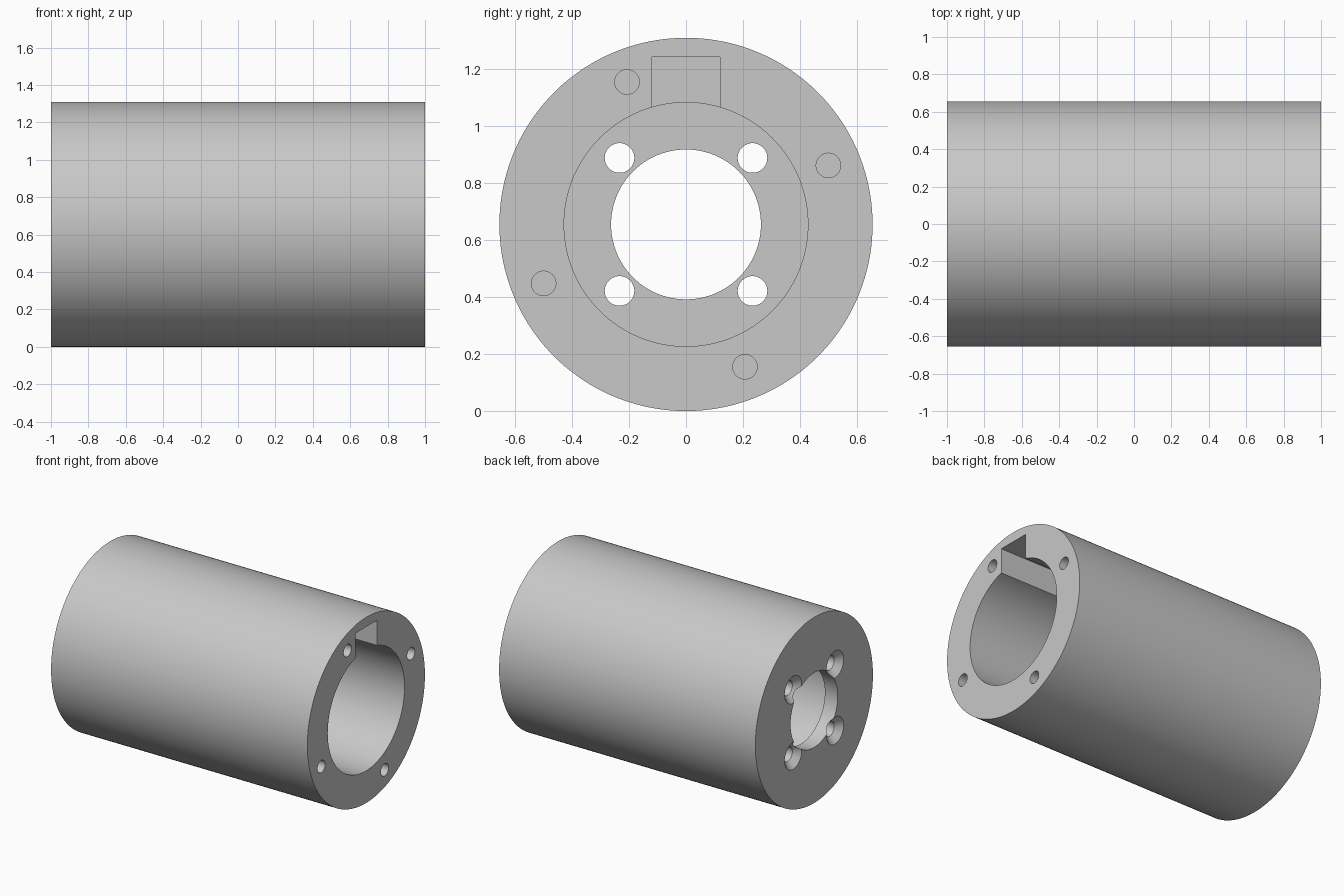
import bpy
import math
from mathutils import Matrix

cube = bpy.data.objects.get("Cube")
if cube:
    bpy.data.objects.remove(cube, do_unlink=True)

R = 0.655          # outer radius, also the height of the axis
BORE = 0.428
FLOOR = -0.9       # inner face of the end plate

grey = bpy.data.materials.new("plain grey")
grey.use_nodes = True
colour = (0.58, 0.58, 0.58, 1)
grey.diffuse_color = colour
grey.node_tree.nodes["Principled BSDF"].inputs["Base Color"].default_value = colour


def rod(name, x0, x1, r0, r1=None, y=0, z=0, sides=48):
    """Cylinder or cone along x, y and z measured from the axis."""
    bpy.ops.mesh.primitive_cone_add(
        vertices=sides, radius1=r0, radius2=r0 if r1 is None else r1, depth=x1 - x0)
    ob = bpy.context.object
    ob.name = name
    ob.data.transform(Matrix.Translation(((x0 + x1) / 2, y, R + z))
                      @ Matrix.Rotation(math.pi / 2, 4, 'Y'))
    return ob


housing = rod("housing", -1, 1, R, sides=160)
housing.data.materials.append(grey)

# Main bore and the opening in the end plate
cutters = [rod("bore_cutter", FLOOR, 1.1, BORE, sides=128),
           rod("opening_cutter", -1.1, FLOOR + 0.1, 0.263, sides=96)]

# Keyway along the top of the bore
bpy.ops.mesh.primitive_cube_add(size=1)
key = bpy.context.object
key.name = "keyway_cutter"
key.data.transform(Matrix.Translation((0.2, 0, R + 0.437))
                   @ Matrix.Diagonal((1.8, 0.24, 0.3, 1)))
cutters.append(key)

# Countersunk screw holes in the end plate, blind holes in the open rim
for i in range(4):
    a = math.radians(45 + 90 * i)
    y, z = 0.33 * math.cos(a), 0.33 * math.sin(a)
    cutters.append(rod("screw_cutter", -1.1, FLOOR + 0.1, 0.052, y=y, z=z))
    cutters.append(rod("countersink_cutter", -1.01, -0.955, 0.105, 0.05, y=y, z=z))
    a = math.radians(22.5 + 90 * i)
    cutters.append(rod("rim_hole_cutter", 0.7, 1.1, 0.043,
                       y=0.541 * math.cos(a), z=0.541 * math.sin(a)))

# Cut every opening, then drop the cutters
bpy.ops.object.select_all(action='DESELECT')
bpy.context.view_layer.objects.active = housing
housing.select_set(True)
for c in cutters:
    mod = housing.modifiers.new("cut", 'BOOLEAN')
    mod.operation = 'DIFFERENCE'
    mod.solver = 'EXACT'
    mod.object = c
    bpy.ops.object.modifier_apply(modifier=mod.name)
    bpy.data.objects.remove(c, do_unlink=True)

bpy.ops.object.shade_smooth_by_angle(angle=math.radians(30))
